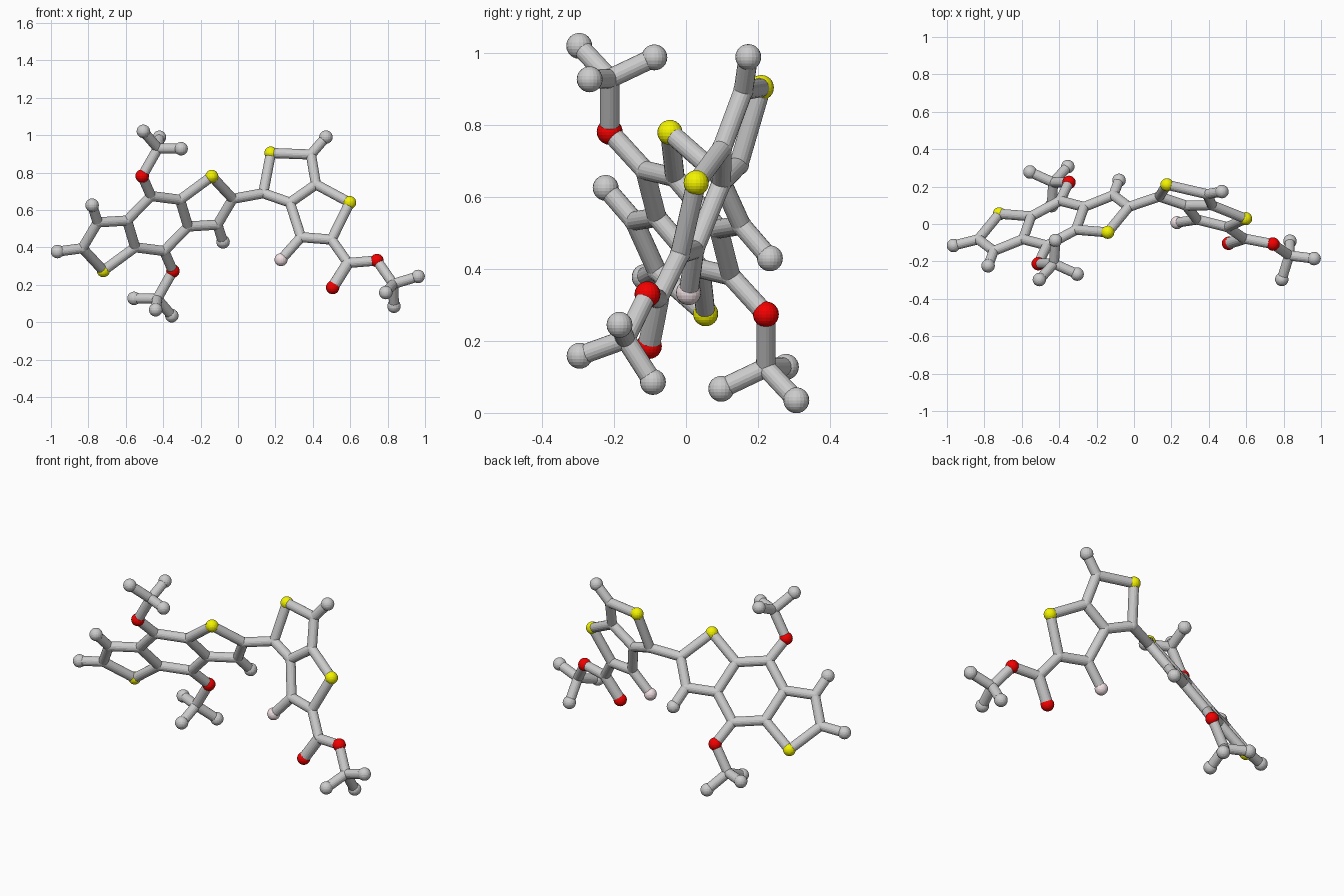
import bpy, bmesh
from mathutils import Vector, Matrix

if "Cube" in bpy.data.objects:
    bpy.data.objects.remove(bpy.data.objects["Cube"])

R_BOND, R_BALL, R_JOINT = 0.027, 0.036, 0.0285

def material(name, rgb):
    m = bpy.data.materials.new(name)
    m.diffuse_color = (*rgb, 1)
    m.use_nodes = True
    m.node_tree.nodes["Principled BSDF"].inputs["Base Color"].default_value = m.diffuse_color
    return m

def finish(name, bm, mat=None):
    me = bpy.data.meshes.new(name)
    bm.to_mesh(me)
    bm.free()
    ob = bpy.data.objects.new(name, me)
    bpy.context.collection.objects.link(ob)
    if mat:
        me.materials.append(mat)

def balls(name, points, radius, mat=None):
    bm = bmesh.new()
    for p in points:
        bmesh.ops.create_uvsphere(bm, u_segments=20, v_segments=12, radius=radius,
                                  matrix=Matrix.Translation(p))
    finish(name, bm, mat)

def rods(name, pairs):
    bm = bmesh.new()
    for a, b, r in pairs:
        d = b - a
        mat = Matrix.Translation((a + b) / 2) @ d.to_track_quat('Z', 'Y').to_matrix().to_4x4()
        bmesh.ops.create_cone(bm, cap_ends=True, segments=18, radius1=r, radius2=r,
                              depth=d.length, matrix=mat)
    finish(name, bm)

def left_plane(x, z):
    return Vector((x, 0.578 + 0.447 * x - 0.718 * z, z))

def right_plane(x, z):
    return Vector((x, -0.054 - 0.22 * x + 0.334 * z, z))

# Left fused rings: one half, the other half is its point reflection
half = {
    'sulfur': left_plane(-0.14, 0.78), 'tip': left_plane(-0.028, 0.66),
    'side': left_plane(-0.11, 0.522), 'stub': left_plane(-0.08, 0.43),
    'low': left_plane(-0.267, 0.512), 'high': left_plane(-0.31, 0.655),
    'top': left_plane(-0.465, 0.675), 'oxygen': left_plane(-0.512, 0.782),
    'hub': Vector((-0.428, -0.212, 0.93)), 'e1': Vector((-0.506, -0.297, 1.021)),
    'e2': Vector((-0.42, -0.088, 0.989)), 'e3': Vector((-0.304, -0.268, 0.928))}
half_bonds = ('sulfur-tip tip-side side-stub side-low low-high high-sulfur high-top '
              'top-oxygen oxygen-hub hub-e1 hub-e2 hub-e3')
centre = Vector((-0.43, 0.005, 0.528))
other = {k: 2 * centre - v for k, v in half.items()}
end_stub = Vector((-0.965, -0.115, 0.378))

# Right fused rings and side chain
right = {
    'link': right_plane(0.135, 0.69), 'sulfur': right_plane(0.176, 0.905),
    'crown': right_plane(0.39, 0.897), 'stub': right_plane(0.47, 0.99),
    'fuse1': right_plane(0.278, 0.64), 'fuse2': right_plane(0.417, 0.737),
    'sulfur2': right_plane(0.597, 0.64), 'low': right_plane(0.337, 0.455),
    'corner': right_plane(0.5, 0.442), 'pink': right_plane(0.23, 0.335),
    'arm': right_plane(0.588, 0.317), 'oxygen': right_plane(0.506, 0.186),
    'oxygen2': right_plane(0.743, 0.33), 'hub': right_plane(0.83, 0.205),
    'e1': Vector((0.963, -0.185, 0.245)), 'e2': Vector((0.79, -0.296, 0.159)),
    'e3': Vector((0.834, -0.092, 0.086))}
right_bonds = ('link-sulfur sulfur-crown crown-stub crown-fuse2 fuse2-fuse1 fuse1-link '
               'fuse2-sulfur2 sulfur2-corner corner-low low-fuse1 low-pink corner-arm '
               'arm-oxygen arm-oxygen2 oxygen2-hub hub-e1 hub-e2 hub-e3')

def pairs(atoms, text):
    out = []
    for bond in text.split():
        a, b = bond.split('-')
        out.append((atoms[a], atoms[b], 0.031 if bond == 'arm-oxygen' else R_BOND))
    return out

# Rods
rods('left_ring_rods', pairs(half, half_bonds) + pairs(other, half_bonds)
     + [(half['top'], other['low'], R_BOND), (other['top'], half['low'], R_BOND),
        (other['tip'], end_stub, R_BOND)])
rods('right_ring_rods', pairs(right, right_bonds))
rods('connecting_rod', [(half['tip'], right['link'], R_BOND)])

# Balls grouped by kind
groups = {'yellow': [], 'red': [], 'pink': [], 'end': [end_stub], 'joint': []}
for atoms in (half, other, right):
    for k, p in atoms.items():
        kind = ('yellow' if k.startswith('sulfur') else 'red' if k.startswith('oxygen')
                else 'pink' if k == 'pink' else 'end' if k in ('stub', 'e1', 'e2', 'e3')
                else 'joint')
        groups[kind].append(p)
balls('yellow_balls', groups['yellow'], R_BALL - 0.001, material('yellow', (0.9, 0.9, 0.0)))
balls('red_balls', groups['red'], R_BALL, material('red', (0.9, 0.0, 0.0)))
balls('pink_ball', groups['pink'], R_BALL - 0.001, material('pink', (0.9, 0.76, 0.78)))
balls('end_balls', groups['end'], R_BALL)
balls('joint_balls', groups['joint'], R_JOINT)
